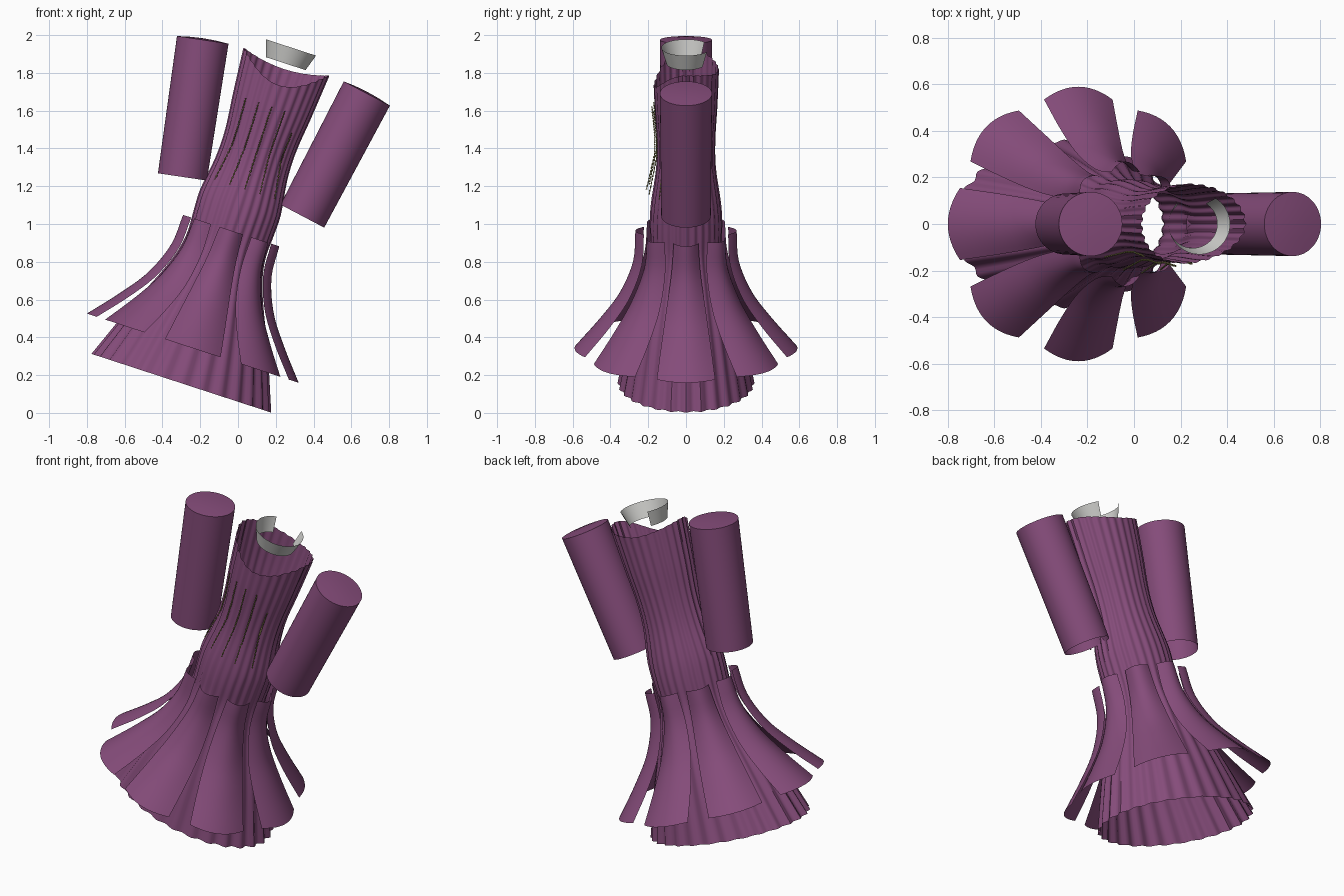
import bpy, bmesh, math
from mathutils import Matrix, Vector

cube = bpy.data.objects.get("Cube")
if cube:
    bpy.data.objects.remove(cube)

# The whole garment is built upright, then leaned to one side
LEAN = Matrix.Translation((-0.30, 0, 0.157)) @ Matrix.Rotation(math.radians(18.1), 4, 'Y')


def material(name, rgb):
    m = bpy.data.materials.new(name)
    m.use_nodes = True
    m.diffuse_color = (*rgb, 1)
    m.node_tree.nodes["Principled BSDF"].inputs["Base Color"].default_value = (*rgb, 1)
    return m


PURPLE = material("plum cloth", (0.235, 0.072, 0.195))
PALE = material("pale collar", (0.62, 0.62, 0.60))
GOLD = material("old gold", (0.27, 0.25, 0.08))


def profile(points, t):
    """Smooth curve through rows of (height, value, value...)."""
    n = len(points)
    i = 0
    while i < n - 2 and t > points[i + 1][0]:
        i += 1
    p1, p2 = points[i], points[i + 1]
    p0, p3 = points[max(i - 1, 0)], points[min(i + 2, n - 1)]
    h = p2[0] - p1[0]
    u = (t - p1[0]) / h
    out = []
    for k in range(1, len(p1)):
        m1 = (p2[k] - p0[k]) / (p2[0] - p0[0]) * h
        m2 = (p3[k] - p1[k]) / (p3[0] - p1[0]) * h
        a, b = p1[k], p2[k]
        out.append(a + u * m1 + u * u * (3 * (b - a) - 2 * m1 - m2)
                   + u ** 3 * (2 * (a - b) + m1 + m2))
    return out


def sheet(name, point, nu, nv, mat, closed=False):
    """Surface from point(u, v), u and v running 0..1."""
    bm = bmesh.new()
    cols = nu if closed else nu + 1
    rows = [[bm.verts.new(point(i / nu, j / nv)) for i in range(cols)] for j in range(nv + 1)]
    for a, b in zip(rows, rows[1:]):
        for i in range(nu):
            k = (i + 1) % cols
            bm.faces.new((a[i], a[k], b[k], b[i]))
    bmesh.ops.remove_doubles(bm, verts=bm.verts, dist=1e-5)
    bm.transform(LEAN)
    mesh = bpy.data.meshes.new(name)
    bm.to_mesh(mesh)
    bm.free()
    mesh.materials.append(mat)
    ob = bpy.data.objects.new(name, mesh)
    bpy.context.collection.objects.link(ob)
    bpy.ops.object.select_all(action='DESELECT')
    ob.select_set(True)
    bpy.context.view_layer.objects.active = ob
    bpy.ops.object.shade_smooth_by_angle(angle=math.radians(40))
    return ob


# Pleated gown: height, half width, half depth
GOWN = [(0, .49, .355), (.3, .375, .295), (.6, .25, .22), (.75, .215, .188), (.9, .218, .188),
        (1.0, .22, .182), (1.2, .195, .155), (1.35, .193, .152), (1.55, .213, .163), (1.8, .235, .173)]


def gown(u, v):
    a = u * math.tau
    s = math.sin(a)
    top = 1.79 - (0.13 if s < 0 else 0.04) * s * s
    t = v * top
    rx, ry = profile(GOWN, t)
    ripple = 1 + 0.022 * math.cos(28 * a)
    return rx * ripple * math.cos(a), ry * ripple * s, t


sheet("pleated_gown", gown, 168, 48, PURPLE, closed=True)

# Eight flared petals: height, radius, half width, curl of the edges
PETAL = [(.195, .59, .155, .055), (.35, .46, .13, .055), (.5, .352, .105, .05),
         (.68, .28, .078, .046), (.85, .268, .065, .045)]
for n in range(8):
    turn = Matrix.Rotation(n * math.pi / 4, 3, 'Z')

    def petal(u, v):
        t = PETAL[0][0] + v * (PETAL[-1][0] - PETAL[0][0])
        r, half, curl = profile(PETAL, t)
        w = 2 * u - 1
        return turn @ Vector((r - curl * w * w, half * w, t))

    sheet(f"skirt_petal_{n + 1}", petal, 12, 16, PURPLE)

# Loose tube sleeves with a shallow cap on top and an open cuff
for side, label in ((1, "left"), (-1, "right")):
    cuff, shoulder = Vector((side * .334, 0, 1.04)), Vector((side * .457, 0, 1.763))
    axis = (shoulder - cuff).normalized()
    across = Vector((axis.z, 0, -axis.x))
    rings = [(0, .131), (1, .138), (1.009, .07), (1.012, 0)]

    def sleeve(u, v):
        f, r = rings[round(v * 3)]
        a = u * math.tau
        return (cuff.lerp(shoulder, f) + across * r * math.cos(a)
                + Vector((0, r * math.sin(a), 0)))

    sheet(f"{label}_sleeve", sleeve, 48, 3, PURPLE, closed=True)


# Flared collar band, open at the back
def collar(u, v):
    a = math.radians(132 + u * 286)
    r = 0.11 + 0.029 * v
    return r * math.cos(a), r * 0.94 * math.sin(a), 1.78 + 0.09 * v


sheet("collar", collar, 48, 2, PALE)

# Thin beaded strands hanging down the front of the bodice
for n in range(5):
    s = (n - 2) * 0.076
    drop = -0.1 if n == 4 else 0
    path = []
    for t, spread, out in ((1.54 + drop, .95, .018), (1.38 + drop / 2, .9, .012),
                           (1.28, .9, .014), (1.08, 1.1, .038)):
        rx, ry = profile(GOWN, t)
        x = s * spread
        path.append(Vector((x, -ry * math.sqrt(max(0.1, 1 - (x / rx) ** 2)) - out, t)))

    def strand(u, v):
        f = v * 3
        i = min(int(f), 2)
        c = path[i].lerp(path[i + 1], f - i)
        a = u * math.tau
        r = 0.003 + 0.002 * math.cos(v * 30 * math.tau)
        return c + Vector((r * math.cos(a), r * math.sin(a), 0))

    sheet(f"bead_strand_{n + 1}", strand, 6, 120, GOLD, closed=True)
